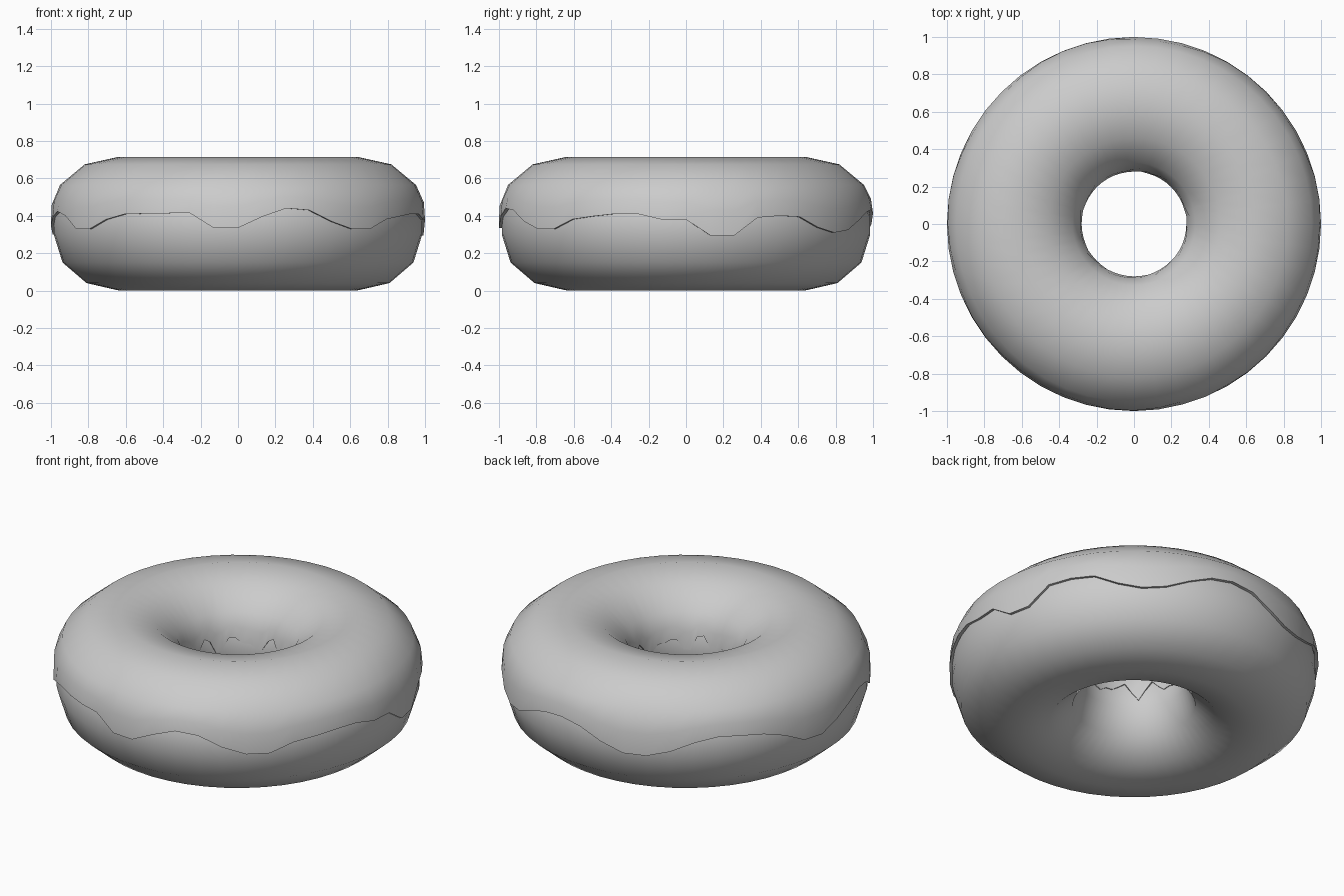
import bpy
from math import sin, cos, radians, degrees, sqrt, pi

if "Cube" in bpy.data.objects:
    bpy.data.objects.remove(bpy.data.objects["Cube"])

SEG = 48

def make_ring(name, loop_at, angle):
    # Sweep a closed (radius, z) loop around the z axis
    loops = [loop_at(360 * i / SEG) for i in range(SEG)]
    n = len(loops[0])
    verts = [(r * cos(2 * pi * i / SEG), r * sin(2 * pi * i / SEG), z)
             for i, lp in enumerate(loops) for r, z in lp]
    faces = []
    for i in range(SEG):
        a, b = i * n, ((i + 1) % SEG) * n
        for j in range(n):
            k = (j + 1) % n
            faces.append((a + j, b + j, b + k, a + k))
    me = bpy.data.meshes.new(name)
    me.from_pydata(verts, [], faces)
    ob = bpy.data.objects.new(name, me)
    bpy.context.collection.objects.link(ob)
    bpy.context.view_layer.objects.active = ob
    ob.select_set(True)
    bpy.ops.object.shade_smooth_by_angle(angle=radians(angle))
    ob.select_set(False)
    return ob

# Dough: ring with a rounded, slightly stretched section
def dough_loop(az):
    low = [(0.635 + 0.35 * cos(radians(a)), 0.30 + 0.30 * sin(radians(a)))
           for a in range(180, 361, 30)]
    high = [(0.635 + 0.35 * cos(radians(a)), 0.40 + 0.295 * sin(radians(a)))
            for a in range(0, 181, 30)]
    return low + high

make_ring("dough", dough_loop, 60)

# Icing: outer drip height by azimuth (degrees, z)
DRIPS = [(0, .38), (6, .295), (15, .295), (20, .38), (25, .40), (36, .40), (40, .385),
         (48, .31), (58, .31), (65, .36), (75, .42), (86, .44), (95, .38), (102, .31),
         (115, .31), (121, .35), (128, .40), (136, .43), (149, .41), (156, .39),
         (162, .31), (173, .30), (182, .36), (192, .42), (200, .43), (206, .36),
         (210, .33), (220, .33), (226, .39), (233, .41), (255, .415), (262, .335),
         (270, .335), (276, .38), (282, .44), (291, .44), (297, .40), (304, .33),
         (316, .33), (322, .38), (336, .41), (346, .41), (351, .38), (360, .38)]

def outer_edge(az):
    for (a, za), (b, zb) in zip(DRIPS, DRIPS[1:]):
        if a <= az <= b:
            return za + (zb - za) * (az - a) / (b - a)

def inner_edge(az):
    t = radians(az)
    return 0.40 + 0.035 * sin(9 * t + 0.6) + 0.025 * sin(14 * t)

def bulge(z, a, c, h):
    # Horizontal half width of the section at height z
    return a * sqrt(max(0, 1 - (max(z - c, 0) / h) ** 2))

def icing_loop(az):
    zo, zi = outer_edge(az), inner_edge(az)
    lp = [(0.635 + bulge(zo, .347, .40, .295), zo)]
    for t in (0, 0.5):
        z = zo + (0.565 - zo) * t
        lp.append((0.64 + bulge(z, .36, .415, .30), z))
    lp += [(0.64 + 0.36 * cos(radians(a)), 0.415 + 0.30 * sin(radians(a)))
           for a in range(30, 151, 30)]
    for t in (0.5, 1):
        z = 0.565 + (zi - 0.565) * t
        lp.append((0.64 - bulge(z, .36, .415, .30), z))
    lp.append((0.635 - bulge(zi, .347, .40, .295), zi))
    # Underside hugging just inside the dough
    lp += [(0.635 + 0.34 * cos(radians(a)), 0.40 + 0.28 * sin(radians(a)))
           for a in range(150, 29, -30)]
    return lp

make_ring("icing", icing_loop, 50)
